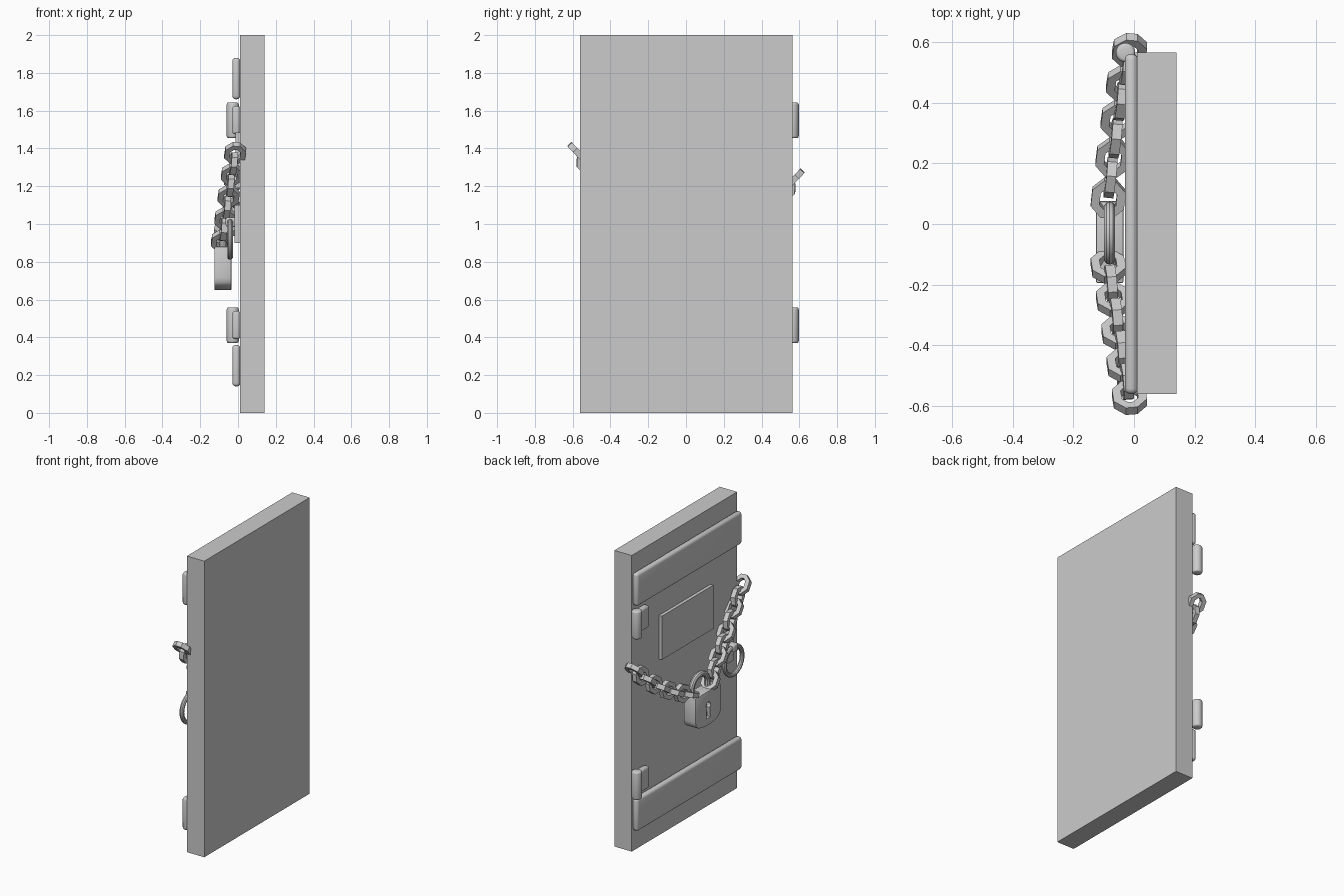
import bpy, bmesh, math
from mathutils import Vector, Matrix

old = bpy.data.objects.get("Cube")
if old:
    bpy.data.objects.remove(old, do_unlink=True)

grey = bpy.data.materials.new("plain_grey")
grey.use_nodes = True
grey.diffuse_color = (0.6, 0.6, 0.6, 1)
grey.node_tree.nodes["Principled BSDF"].inputs["Base Color"].default_value = (0.6, 0.6, 0.6, 1)


def finish(bm, name, smooth=False, bevel=0.0, segments=3):
    bmesh.ops.recalc_face_normals(bm, faces=bm.faces)
    mesh = bpy.data.meshes.new(name)
    bm.to_mesh(mesh)
    bm.free()
    mesh.materials.append(grey)
    ob = bpy.data.objects.new(name, mesh)
    bpy.context.collection.objects.link(ob)
    bpy.context.view_layer.objects.active = ob
    bpy.ops.object.select_all(action='DESELECT')
    ob.select_set(True)
    if bevel:
        mod = ob.modifiers.new("rounding", 'BEVEL')
        mod.width, mod.segments = bevel, segments
        mod.limit_method, mod.angle_limit = 'ANGLE', math.radians(50)
        bpy.ops.object.modifier_apply(modifier=mod.name)
    if smooth:
        bpy.ops.object.shade_smooth_by_angle(angle=math.radians(35))
    return ob


def box(name, x, y, z, bevel=0.0):
    """Box given by its (low, high) ranges."""
    bm = bmesh.new()
    bmesh.ops.create_cube(bm, size=1)
    for v in bm.verts:
        v.co = [r[0] if c < 0 else r[1] for c, r in zip(v.co, (x, y, z))]
    return finish(bm, name, bool(bevel), bevel)


def prism(name, outline, x0, x1, smooth=False, bevel=0.0):
    """Extrude a (y, z) outline along x."""
    bm = bmesh.new()
    face = bm.faces.new([bm.verts.new((x0, y, z)) for y, z in outline])
    new = bmesh.ops.extrude_face_region(bm, geom=[face])["geom"]
    bmesh.ops.translate(bm, vec=(x1 - x0, 0, 0),
                        verts=[v for v in new if isinstance(v, bmesh.types.BMVert)])
    return finish(bm, name, smooth, bevel, 2)


def sweep(name, path, radius, sides=10):
    """Round bar along a path lying in a plane of constant x."""
    bm = bmesh.new()
    rings = []
    for i, p in enumerate(path):
        d = (path[min(i + 1, len(path) - 1)] - path[max(i - 1, 0)]).normalized()
        side = d.cross(Vector((1, 0, 0)))
        angles = [2 * math.pi * k / sides for k in range(sides)]
        rings.append([bm.verts.new(p + radius * (math.cos(a) * side + Vector((math.sin(a), 0, 0))))
                      for a in angles])
    for a, b in zip(rings, rings[1:]):
        for k in range(sides):
            n = (k + 1) % sides
            bm.faces.new((a[k], a[n], b[n], b[k]))
    bm.faces.new(rings[0])
    bm.faces.new(rings[-1])
    return finish(bm, name, True)


# Door slab, cross planks and name plate
box("door_slab", (0.01, 0.14), (-0.56, 0.565), (0, 2))
for name, low in (("lower_plank", 0.14), ("upper_plank", 1.66)):
    box(name, (-0.03, 0.012), (-0.56, 0.56), (low, low + 0.22), 0.018)
box("plaque", (-0.012, 0.012), (-0.275, 0.275), (1.19, 1.485))

# Hinges: rounded barrel and leaf
for name, low in (("lower_hinge", 0.37), ("upper_hinge", 1.455)):
    bm = bmesh.new()
    bmesh.ops.create_cone(bm, cap_ends=True, segments=20, radius1=0.032, radius2=0.032, depth=0.19,
                          matrix=Matrix.Translation((-0.028, 0.565, low + 0.094)))
    finish(bm, name + "_barrel", True, 0.012)
    box(name + "_leaf", (-0.03, 0.012), (0.43, 0.56), (low + 0.02, low + 0.17), 0.015)

# Ring handle with its back plate and lug
bm = bmesh.new()
box("handle_plate", (-0.018, 0.012), (-0.48, -0.41), (0.9, 1.1))
box("handle_lug", (-0.065, 0.0), (-0.47, -0.42), (0.985, 1.035), 0.01)
steps = 32
ring = [Vector((-0.042, -0.445 + 0.094 * math.sin(2 * math.pi * i / steps),
                0.92 + 0.094 * math.cos(2 * math.pi * i / steps))) for i in range(steps + 1)]
sweep("handle_ring", ring, 0.015)
bm.free()

# Padlock body with bowed bottom and a cut keyhole
mid, half = -0.06, 0.135
outline = [(mid - half, 0.88), (mid + half, 0.88)]
for i in range(13):
    a = math.pi * i / 12
    outline.append((mid + half * math.cos(a), 0.715 - 0.065 * math.sin(a) ** 0.7))
body = prism("padlock_body", outline, -0.125, -0.035, True, 0.006)
hole = [(mid - 0.022, 0.7), (mid + 0.022, 0.7)]
for i in range(13):
    a = math.radians(-50 + 280 * i / 12)
    hole.append((mid + 0.024 * math.cos(a), 0.785 + 0.024 * math.sin(a)))
cutter = prism("keyhole_cutter", hole, -0.2, -0.1)
cutter.hide_render = True
mod = body.modifiers.new("keyhole", 'BOOLEAN')
mod.operation, mod.object, mod.solver = 'DIFFERENCE', cutter, 'EXACT'
bpy.context.view_layer.objects.active = body
bpy.ops.object.modifier_apply(modifier=mod.name)
bpy.data.objects.remove(cutter, do_unlink=True)

# Padlock shackle
arch = [Vector((-0.08, -0.115, 0.86))]
arch += [Vector((-0.08, -0.03 - 0.085 * math.cos(math.pi * i / 14),
                 0.92 + 0.075 * math.sin(math.pi * i / 14))) for i in range(15)]
arch.append(Vector((-0.08, 0.055, 0.86)))
sweep("padlock_shackle", arch, 0.019)


def link(name, centre, along, across):
    """Chain link: angular loop with a square section."""
    normal = along.cross(across)
    bm = bmesh.new()
    loops = []
    for length, width, cut, h in ((0.065, 0.055, 0.036, 1), (0.038, 0.027, 0.018, 1),
                                  (0.038, 0.027, 0.018, -1), (0.065, 0.055, 0.036, -1)):
        quarter = [(length, width - cut), (length - cut, width)]
        pts = quarter + [(-u, w) for u, w in reversed(quarter)]
        pts += [(-u, -w) for u, w in pts]
        loops.append([bm.verts.new(centre + along * u + across * w + normal * 0.016 * h)
                      for u, w in pts])
    for a, b in zip(loops, loops[1:] + loops[:1]):
        for k in range(len(a)):
            n = (k + 1) % len(a)
            bm.faces.new((a[k], a[n], b[n], b[k]))
    finish(bm, name)


def chain(name, start, control, end, count=9):
    """Links along a bent path, alternately flat and on edge."""
    p, c, q = Vector(start), Vector(control), Vector(end)
    for i in range(count):
        t = i / (count - 1)
        centre = p * (1 - t) ** 2 + c * 2 * t * (1 - t) + q * t * t
        along = ((c - p) * (1 - t) + (q - c) * t).normalized()
        edge = along.cross(Vector((1, 0, 0))).normalized()
        flat = edge.cross(along).normalized()
        link(f"{name}_link_{i + 1}", centre, along, edge if i % 2 else flat)


# Two chains meeting at the padlock
chain("left_chain", (-0.015, 0.572, 1.235), (-0.055, 0.36, 1.01), (-0.085, 0.085, 0.91))
chain("right_chain", (-0.015, -0.572, 1.375), (-0.05, -0.36, 1.15), (-0.085, -0.14, 0.91))
